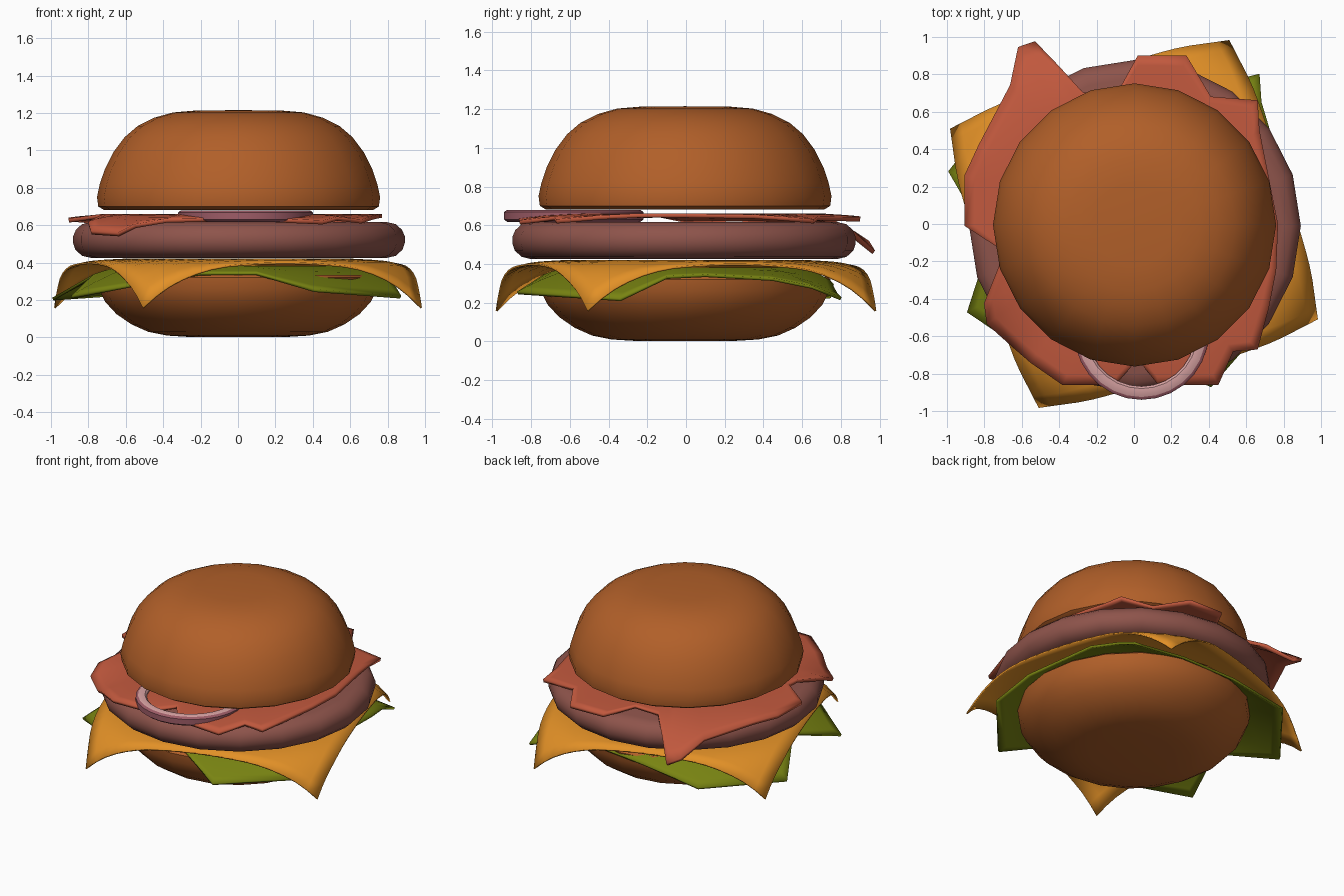
import bpy, bmesh, math
from mathutils import Vector


def material(name, rgb):
    m = bpy.data.materials.new(name)
    m.diffuse_color = (*rgb, 1)
    return m


BUN = material("toasted bun", (0.44, 0.115, 0.022))
PATTY = material("meat brown", (0.27, 0.088, 0.07))
CHEESE = material("cheese orange", (0.76, 0.28, 0.02))
LETTUCE = material("lettuce green", (0.19, 0.23, 0.006))
BACON = material("bacon red", (0.53, 0.098, 0.047))
ONION = material("onion flesh", (0.68, 0.36, 0.36))
SKIN = material("onion skin", (0.34, 0.107, 0.135))


def finish(name, bm, mats, angle=40, thickness=0):
    bmesh.ops.remove_doubles(bm, verts=bm.verts, dist=1e-4)
    bmesh.ops.recalc_face_normals(bm, faces=bm.faces)
    mesh = bpy.data.meshes.new(name)
    bm.to_mesh(mesh)
    bm.free()
    for m in mats:
        mesh.materials.append(m)
    for p in mesh.polygons:
        p.use_smooth = True
    mesh.set_sharp_from_angle(angle=math.radians(angle))
    ob = bpy.data.objects.new(name, mesh)
    bpy.context.collection.objects.link(ob)
    if thickness:
        mod = ob.modifiers.new("thickness", 'SOLIDIFY')
        mod.thickness = thickness
        mod.offset = 0
    return ob


def lathe(name, profile, mats, sides=20, centre=(0, 0), closed=False, rule=None):
    bm = bmesh.new()
    rings = []
    for r, z in profile:
        rings.append([bm.verts.new((centre[0] + r * math.cos(a), centre[1] + r * math.sin(a), z))
                      for a in (2 * math.pi * i / sides for i in range(sides))])
    n = len(rings)
    for k in range(n if closed else n - 1):
        a, b = rings[k], rings[(k + 1) % n]
        for i in range(sides):
            j = (i + 1) % sides
            f = bm.faces.new((a[i], a[j], b[j], b[i]))
            f.material_index = rule(k) if rule else 0
    return finish(name, bm, mats)


def sheet(name, outline, inner_r, inner_z, power, mat, thickness):
    """Flat irregular slice whose rim bends down to the outline."""
    bm = bmesh.new()
    hub = bm.verts.new((0, 0, inner_z))
    rings = []
    for f in (0, 0.35, 0.65, 0.85, 1):
        ring = []
        for x, y, z in outline:
            d = Vector((x, y))
            r = inner_r + (d.length - inner_r) * f
            p = d.normalized() * r
            ring.append(bm.verts.new((p.x, p.y, inner_z + (z - inner_z) * f ** power)))
        rings.append(ring)
    n = len(outline)
    for i in range(n):
        j = (i + 1) % n
        bm.faces.new((hub, rings[0][i], rings[0][j]))
        for a, b in zip(rings, rings[1:]):
            bm.faces.new((a[i], b[i], b[j], a[j]))
    return finish(name, bm, [mat], 30, thickness)


# Buns and patty
lathe("bottom_bun", [(0, 0.002), (0.25, 0.002), (0.38, 0.01), (0.48, 0.03), (0.57, 0.07), (0.65, 0.125),
                     (0.71, 0.19), (0.745, 0.26), (0.752, 0.32), (0.735, 0.335), (0, 0.335)],
      [BUN], centre=(0, -0.005))
lathe("top_bun", [(0, 0.682), (0.72, 0.682), (0.75, 0.70), (0.757, 0.75), (0.742, 0.82), (0.715, 0.90),
                  (0.67, 0.99), (0.61, 1.07), (0.54, 1.13), (0.45, 1.175), (0.35, 1.203),
                  (0.22, 1.214), (0, 1.215)], [BUN], centre=(0.003, -0.005))
lathe("patty", [(0, 0.425), (0.79, 0.425), (0.84, 0.437), (0.875, 0.47), (0.887, 0.505), (0.887, 0.54),
                (0.872, 0.575), (0.84, 0.605), (0.79, 0.617), (0, 0.617)],
      [PATTY], centre=(0.005, -0.01))

# Lettuce leaf with drooping flaps
sheet("lettuce", [
    (0.76, 0.1, 0.34), (0.74, 0.45, 0.32), (0.68, 0.65, 0.28), (0.67, 0.80, 0.22), (0.59, 0.78, 0.24),
    (0.2, 0.74, 0.31), (-0.2, 0.76, 0.29), (-0.62, 0.75, 0.23), (-0.99, 0.28, 0.205),
    (-0.77, -0.1, 0.33), (-0.89, -0.47, 0.215), (-0.55, -0.70, 0.28), (-0.2, -0.73, 0.34),
    (0.1, -0.73, 0.34), (0.41, -0.87, 0.25), (0.87, -0.34, 0.215), (0.8, -0.1, 0.33)],
    0.6, 0.375, 1.4, LETTUCE, 0.016)

# Square cheese slice draped over the edge
DRAPE = [(0, 0, 0.416), (0.62, 0.62, 0.416), (0.76, 0.758, 0.408), (0.84, 0.835, 0.397), (0.92, 0.912, 0.375),
         (1.0, 0.98, 0.328), (1.1, 1.045, 0.25), (1.19, 1.105, 0.155), (1.3, 1.17, 0.06)]


def drape(rho):
    for (a, ra, za), (b, rb, zb) in zip(DRAPE, DRAPE[1:]):
        if rho <= b:
            t = (rho - a) / (b - a)
            return ra + (rb - ra) * t, za + (zb - za) * t


bm = bmesh.new()
bmesh.ops.create_grid(bm, x_segments=20, y_segments=20, size=0.84)
for v in bm.verts:
    rho = math.hypot(v.co.x, v.co.y)
    a = math.atan2(v.co.y, v.co.x) + math.radians(17.6)
    r, z = drape(rho)
    v.co = (r * math.cos(a), r * math.sin(a), z)
finish("cheese", bm, [CHEESE], 40, 0.01)

# Bacon with ragged ends hanging past the patty
sheet("bacon", [
    (0.77, 0, 0.65), (0.70, 0.35, 0.645), (0.67, 0.5, 0.635), (0.66, 0.66, 0.62), (0.41, 0.68, 0.635),
    (0.28, 0.90, 0.63), (0.02, 0.90, 0.635), (-0.09, 0.70, 0.65), (-0.27, 0.70, 0.645),
    (-0.40, 0.84, 0.58), (-0.53, 0.97, 0.46), (-0.62, 0.94, 0.51), (-0.66, 0.74, 0.58),
    (-0.83, 0.42, 0.625), (-0.905, 0.26, 0.63), (-0.905, -0.01, 0.625), (-0.72, -0.13, 0.65),
    (-0.72, -0.22, 0.65), (-0.80, -0.42, 0.61), (-0.785, -0.53, 0.56), (-0.64, -0.66, 0.55),
    (-0.55, -0.74, 0.595), (-0.38, -0.86, 0.625), (-0.10, -0.86, 0.63), (0.02, -0.72, 0.635),
    (0.13, -0.86, 0.63), (0.45, -0.86, 0.615), (0.53, -0.68, 0.635), (0.66, -0.67, 0.62),
    (0.72, -0.45, 0.64), (0.76, -0.25, 0.65)],
    0.55, 0.65, 2.6, BACON, 0.022)

# Onion ring: dark skin on the outside wall, pale flesh elsewhere
lathe("onion_ring", [(0.29, 0.63), (0.345, 0.618), (0.36, 0.63), (0.36, 0.668), (0.345, 0.68), (0.30, 0.68),
                     (0.288, 0.668)], [ONION, SKIN], sides=28, centre=(0.04, -0.58), closed=True,
      rule=lambda k: 1 if k in (1, 2, 3) else 0)
